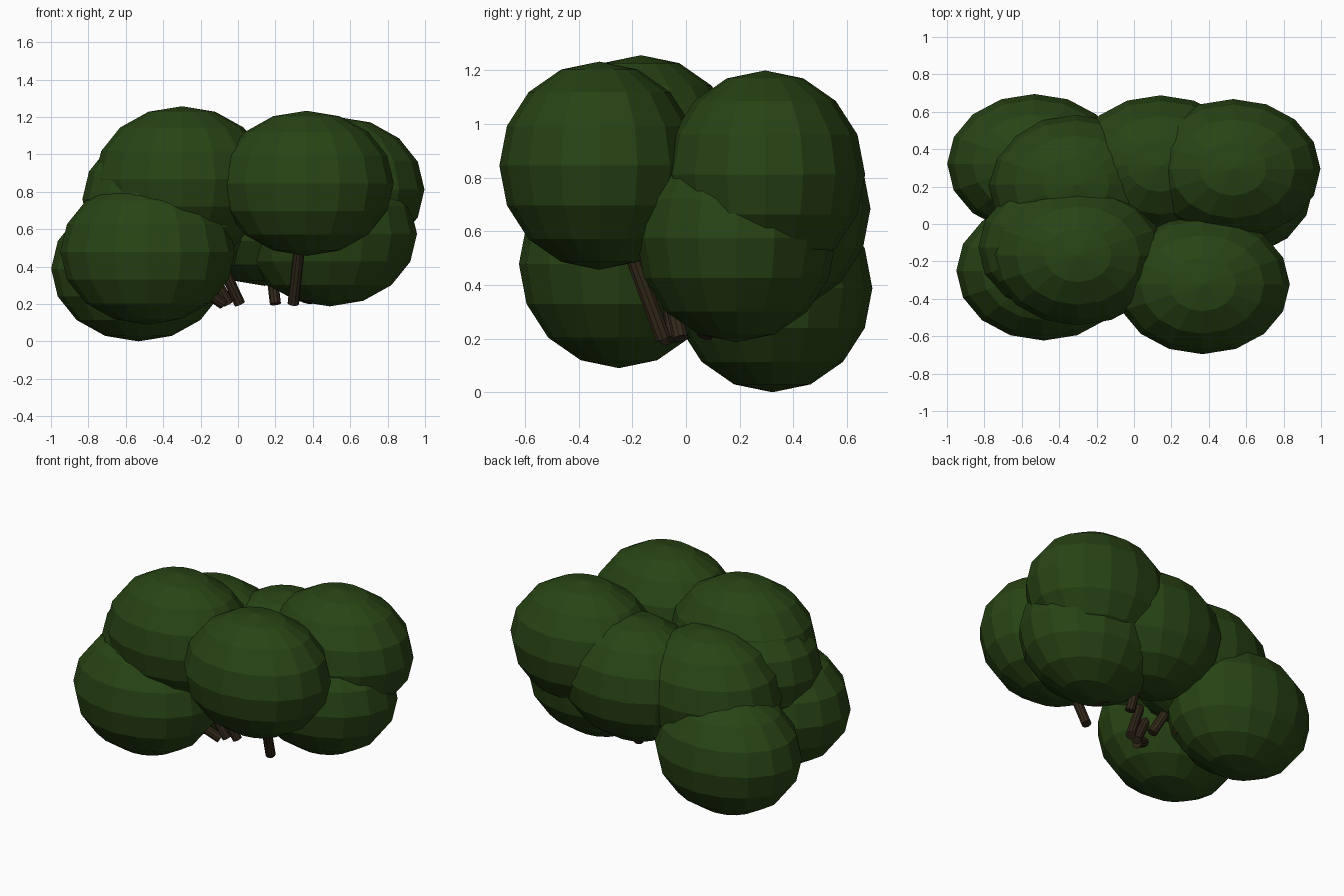
import bpy
from mathutils import Vector

if "Cube" in bpy.data.objects:
    bpy.data.objects.remove(bpy.data.objects["Cube"])


def material(name, rgb):
    m = bpy.data.materials.new(name)
    m.diffuse_color = (*rgb, 1)
    m.use_nodes = True
    m.node_tree.nodes["Principled BSDF"].inputs["Base Color"].default_value = m.diffuse_color
    return m


LEAF = material("dark leaf green", (0.021, 0.057, 0.007))
BARK = material("dark bark brown", (0.032, 0.021, 0.010))
CLUMP_SIZE = (0.467, 0.373, 0.388)

# Each clump: centre of the leaf ball, then the foot of the twig that carries it
CLUMPS = [
    ((0.366, -0.323, 0.845), (0.295, -0.085, 0.20)),
    ((0.530, 0.295, 0.812), (0.36, 0.16, 0.21)),
    ((-0.532, 0.322, 0.388), (-0.17, 0.17, 0.22)),
    ((-0.483, -0.250, 0.478), (-0.08, -0.07, 0.20)),
    ((-0.300, -0.168, 0.869), (0.01, -0.02, 0.20)),
    ((-0.310, 0.210, 0.685), (-0.08, 0.07, 0.21)),
    ((-0.365, -0.125, 0.760), (-0.05, -0.04, 0.20)),
    ((0.490, 0.188, 0.575), (0.37, 0.12, 0.21)),
    ((0.142, 0.315, 0.685), (0.20, 0.20, 0.20)),
]


def leaf_clump(name, centre):
    bpy.ops.mesh.primitive_uv_sphere_add(segments=16, ring_count=8, radius=1,
                                         location=centre)
    ob = bpy.context.object
    ob.name = name
    ob.scale = CLUMP_SIZE
    ob.data.materials.append(LEAF)


def twig(name, foot, tip):
    a, b = Vector(foot), Vector(tip)
    bpy.ops.mesh.primitive_cylinder_add(vertices=10, radius=0.03,
                                        depth=(b - a).length, location=(a + b) / 2)
    ob = bpy.context.object
    ob.name = name
    ob.rotation_euler = (b - a).to_track_quat('Z', 'Y').to_euler()
    ob.data.materials.append(BARK)


# Bush: overlapping leaf balls, each on its own twig
for i, (centre, foot) in enumerate(CLUMPS, 1):
    leaf_clump(f"leaf_clump_{i}", centre)
    twig(f"twig_{i}", foot, centre)
